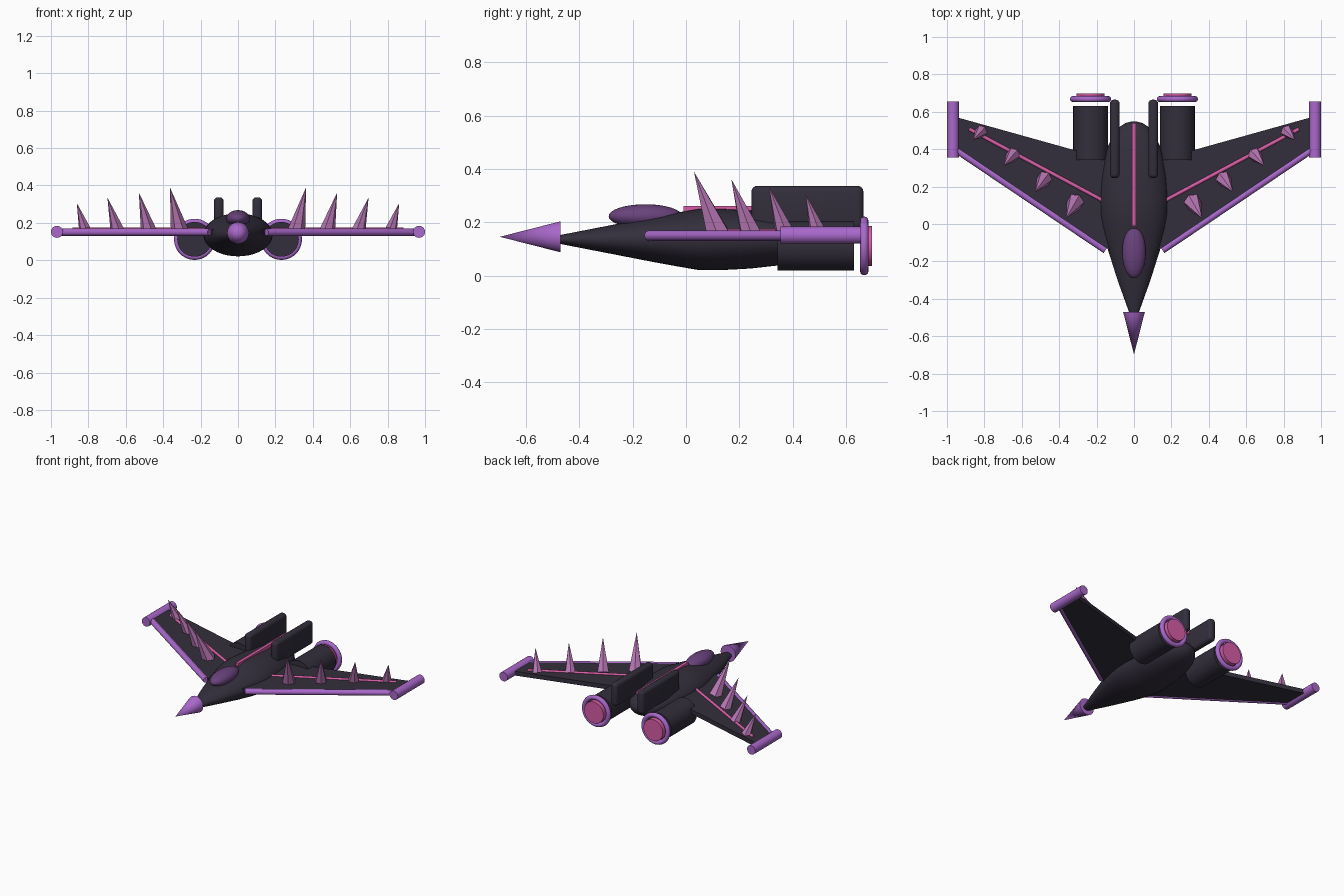
import bpy, bmesh
from math import cos, sin, pi, radians
from mathutils import Vector, Matrix

if "Cube" in bpy.data.objects:
    bpy.data.objects.remove(bpy.data.objects["Cube"])


def material(name, rgb):
    m = bpy.data.materials.new(name)
    m.diffuse_color = (*rgb, 1)
    m.use_nodes = True
    m.node_tree.nodes["Principled BSDF"].inputs["Base Color"].default_value = m.diffuse_color
    return m


DARK = material("dark_hull", (0.033, 0.028, 0.045))
PURPLE = material("purple_trim", (0.40, 0.14, 0.60))
SPIKE = material("spike_pink", (0.52, 0.20, 0.50))
PINK = material("glow_pink", (0.68, 0.11, 0.38))
GLASS = material("canopy_purple", (0.14, 0.055, 0.20))


def finish(name, bm, mat, smooth=True):
    bmesh.ops.recalc_face_normals(bm, faces=bm.faces)
    me = bpy.data.meshes.new(name)
    bm.to_mesh(me)
    bm.free()
    if smooth:
        me.shade_smooth()
        me.set_sharp_from_angle(angle=radians(35))
    me.materials.append(mat)
    ob = bpy.data.objects.new(name, me)
    bpy.context.collection.objects.link(ob)
    return ob


def rod(name, a, b, r1, r2, mat, sides=32, smooth=True):
    """Cylinder or cone from point a to point b."""
    a, b = Vector(a), Vector(b)
    d = b - a
    m = Matrix.Translation((a + b) / 2) @ d.to_track_quat('Z', 'Y').to_matrix().to_4x4()
    bm = bmesh.new()
    bmesh.ops.create_cone(bm, cap_ends=True, segments=sides, radius1=r1,
                          radius2=r2, depth=d.length, matrix=m)
    return finish(name, bm, mat, smooth)


def box(name, lo, hi, mat, bevel=0):
    lo, hi = Vector(lo), Vector(hi)
    bm = bmesh.new()
    bmesh.ops.create_cube(bm, size=1, matrix=Matrix.Translation((lo + hi) / 2)
                          @ Matrix.Diagonal((*(hi - lo), 1)))
    if bevel:
        bmesh.ops.bevel(bm, geom=bm.edges[:], offset=bevel, segments=4,
                        profile=0.5, affect='EDGES')
    return finish(name, bm, mat)


def loft(name, sections, zc, mat, n=40):
    """Elliptical sections (y, half width, half height) along y."""
    bm = bmesh.new()
    rings = [[bm.verts.new((w * cos(2 * pi * i / n), y, zc + h * sin(2 * pi * i / n)))
              for i in range(n)] for y, w, h in sections]
    for p, q in zip(rings, rings[1:]):
        for i in range(n):
            j = (i + 1) % n
            bm.faces.new((p[i], p[j], q[j], q[i]))
    bm.faces.new(rings[0])
    bm.faces.new(rings[-1])
    return finish(name, bm, mat)


def plate(name, outline, z0, z1, mat):
    bm = bmesh.new()
    f = bm.faces.new([bm.verts.new((x, y, z0)) for x, y in outline])
    ext = bmesh.ops.extrude_face_region(bm, geom=[f])
    bmesh.ops.translate(bm, vec=(0, 0, z1 - z0),
                        verts=[v for v in ext['geom'] if isinstance(v, bmesh.types.BMVert)])
    return finish(name, bm, mat, False)


def torus(name, centre, major, minor, mat, n=40, k=12):
    """Ring whose axis runs along y."""
    bm = bmesh.new()
    c = Vector(centre)
    vs = [[bm.verts.new(c + Vector((
        (major + minor * cos(2 * pi * j / k)) * cos(2 * pi * i / n),
        minor * sin(2 * pi * j / k),
        (major + minor * cos(2 * pi * j / k)) * sin(2 * pi * i / n))))
        for j in range(k)] for i in range(n)]
    for i in range(n):
        for j in range(k):
            a, b = (i + 1) % n, (j + 1) % k
            bm.faces.new((vs[i][j], vs[a][j], vs[a][b], vs[i][b]))
    return finish(name, bm, mat)


# Body, nose, canopy and spine strip
loft("fuselage", [(-0.50, 0.015, 0.010), (-0.47, 0.027, 0.017), (-0.30, 0.088, 0.050),
                  (-0.12, 0.145, 0.085), (-0.02, 0.170, 0.103), (0.05, 0.182, 0.115),
                  (0.13, 0.185, 0.115), (0.24, 0.178, 0.109), (0.34, 0.162, 0.098),
                  (0.42, 0.138, 0.084), (0.48, 0.108, 0.067), (0.52, 0.075, 0.047),
                  (0.54, 0.045, 0.028), (0.548, 0.012, 0.008)], 0.136, DARK)
rod("nose_cone", (0, -0.47, 0.146), (0, -0.698, 0.146), 0.058, 0, PURPLE)
bm = bmesh.new()
bmesh.ops.create_uvsphere(bm, u_segments=32, v_segments=16, radius=1,
                          matrix=Matrix.Translation((0, -0.152, 0.223))
                          @ Matrix.Diagonal((0.063, 0.138, 0.045, 1)))
finish("canopy", bm, GLASS)
box("spine_strip", (-0.011, -0.01, 0.238), (0.011, 0.54, 0.261), PINK)

# Spikes: base x, base y, tip x, tip y, tip z, radius
SPIKES = [(0.313, 0.118, 0.364, 0.030, 0.390, 0.047),
          (0.478, 0.242, 0.530, 0.170, 0.362, 0.042),
          (0.645, 0.371, 0.698, 0.310, 0.335, 0.038),
          (0.817, 0.495, 0.862, 0.448, 0.306, 0.034)]

for s, side in ((-1, "left"), (1, "right")):
    # Wing with edge tube, tip pod and glowing strip
    plate("wing_" + side, [(s * x, y) for x, y in
          ((0.10, -0.16), (0.96, 0.405), (0.96, 0.574), (0.10, 0.334))], 0.135, 0.165, DARK)
    rod("wing_edge_" + side, (s * 0.152, -0.14, 0.15), (s * 0.955, 0.40, 0.15),
        0.019, 0.019, PURPLE, 20)
    rod("wing_tip_pod_" + side, (s * 0.968, 0.355, 0.152), (s * 0.968, 0.655, 0.152),
        0.032, 0.032, PURPLE, 24)
    rod("wing_strip_" + side, (s * 0.16, 0.122, 0.165), (s * 0.882, 0.508, 0.165),
        0.010, 0.010, PINK, 12)
    for i, (bx, by, tx, ty, tz, r) in enumerate(SPIKES):
        rod(f"wing_spike_{side}_{i + 1}", (s * bx, by, 0.160), (s * tx, ty, tz),
            r, 0, SPIKE, 6, False)
    # Tail fin
    x = sorted((s * 0.077, s * 0.129))
    box("tail_fin_" + side, (x[0], 0.245, 0.175), (x[1], 0.665, 0.337), DARK, 0.022)
    # Engine with floating exhaust ring and glow disc
    ex, ez = s * 0.232, 0.112
    rod("engine_" + side, (ex, 0.343, ez), (ex, 0.630, ez), 0.093, 0.093, DARK, 40)
    torus("exhaust_ring_" + side, (ex, 0.668, ez), 0.094, 0.016, PURPLE)
    rod("exhaust_glow_" + side, (ex, 0.660, ez), (ex, 0.698, ez), 0.075, 0.075, PINK, 40)
